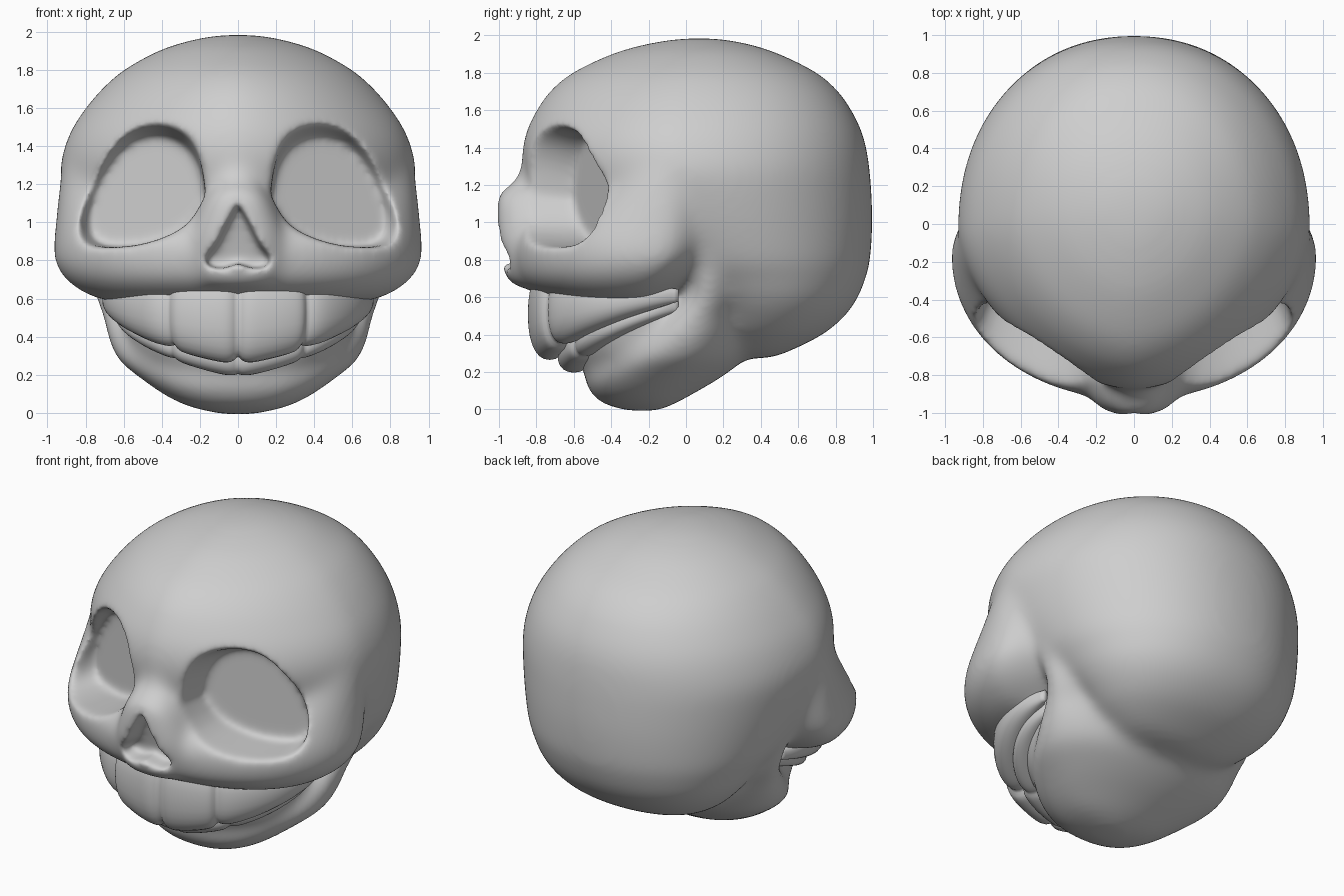
import bpy, bmesh
from math import sin, cos, pi, copysign

cube = bpy.data.objects.get("Cube")
if cube:
    bpy.data.objects.remove(cube)

bone = bpy.data.materials.new("bone_grey")
bone.use_nodes = True
bone.diffuse_color = (0.62, 0.62, 0.62, 1)
bone.node_tree.nodes["Principled BSDF"].inputs["Base Color"].default_value = (0.62, 0.62, 0.62, 1)


def power(v, n):
    return copysign(abs(v) ** (2 / n), v)


def skin(bm, rings):
    """Join closed rings of points into a capped solid."""
    loops = [[bm.verts.new(p) for p in ring] for ring in rings]
    n = len(loops[0])
    for a, b in zip(loops, loops[1:]):
        for i in range(n):
            j = (i + 1) % n
            bm.faces.new((a[i], a[j], b[j], b[i]))
    bm.faces.new(loops[0][::-1])
    bm.faces.new(loops[-1])


def spline(rows, steps=4):
    """Smoothly subdivide a short table of rows."""
    out = []
    for i in range(len(rows) - 1):
        p = [rows[max(0, min(len(rows) - 1, i + k))] for k in (-1, 0, 1, 2)]
        for s in range(steps):
            t = s / steps
            out.append([b + t * (c - a) / 2 + t * t * (a - 2.5 * b + 2 * c - d / 2)
                        + t ** 3 * (1.5 * b - a / 2 - 1.5 * c + d / 2)
                        for a, b, c, d in zip(*p)])
    return out + [list(rows[-1])]


def loft(bm, rows, front_n=2.0, back_n=2.0, sides=64):
    """Stack level sections: height, half width, front, back, widest depth."""
    rings = []
    for z, w, front, back, mid in spline(rows):
        ring = []
        for i in range(sides):
            a = 2 * pi * i / sides
            n, reach = (front_n, mid - front) if cos(a) < 0 else (back_n, back - mid)
            ring.append((w * power(sin(a), n), mid + reach * power(cos(a), n), z))
        rings.append(ring)
    skin(bm, rings)


def make(name, bm):
    bmesh.ops.recalc_face_normals(bm, faces=bm.faces)
    mesh = bpy.data.meshes.new(name)
    bm.to_mesh(mesh)
    bm.free()
    mesh.materials.append(bone)
    obj = bpy.data.objects.new(name, mesh)
    bpy.context.scene.collection.objects.link(obj)
    return obj


# Skull volumes, fused later
bm = bmesh.new()
# cranium
loft(bm, [(.275, .15, .2, .45, .33), (.31, .33, .08, .55, .35), (.4, .5, -.05, .73, .37),
          (.5, .61, -.1, .85, .38), (.6, .69, -.25, .92, .36), (.7, .75, -.5, .96, .3),
          (.8, .81, -.7, .985, .22), (1, .88, -.8, .997, .09), (1.2, .927, -.85, .99, 0),
          (1.3, .932, -.875, .98, -.02), (1.4, .91, -.875, .965, -.03), (1.5, .867, -.85, .935, -.02),
          (1.6, .80, -.8, .885, 0), (1.7, .715, -.73, .815, .02), (1.8, .6, -.61, .7, .04),
          (1.9, .42, -.4, .5, .06), (1.95, .27, -.23, .35, .07), (1.977, .14, -.08, .21, .07),
          (1.985, .04, .03, .11, .07)], 1.72, 2.12)
# cheeks and upper jaw
loft(bm, [(.585, .67, -.68, -.06, -.3), (.62, .79, -.8, -.02, -.27), (.7, .905, -.9, .1, -.22),
          (.8, .965, -.93, .2, -.17), (.9, .967, -.925, .28, -.15), (1, .957, -.85, .32, -.13),
          (1.1, .948, -.74, .33, -.11), (1.2, .937, -.64, .3, -.09), (1.32, .915, -.57, .24, -.07),
          (1.42, .84, -.5, .1, -.07)], 2.08)
# nose bulge
loft(bm, [(.65, .17, -.88, -.5, -.7), (.69, .24, -.955, -.5, -.7), (.8, .28, -.99, -.5, -.7),
          (.92, .27, -1.015, -.5, -.7), (1.1, .2, -1.015, -.5, -.7), (1.16, .16, -.995, -.5, -.7),
          (1.23, .12, -.91, -.5, -.7), (1.36, .08, -.86, -.5, -.7)], 2.8)
# lower jaw, running up into the temples
loft(bm, [(-.008, .08, -.31, -.15, -.22), (.03, .25, -.44, -.06, -.22), (.09, .38, -.51, .05, -.2),
          (.18, .51, -.54, .2, -.12), (.28, .63, -.45, .32, -.05), (.4, .685, -.3, .36, .02),
          (.5, .71, -.18, .36, .07), (.6, .75, -.06, .36, .12), (.72, .79, -.02, .35, .12),
          (.9, .84, -.02, .34, .1), (1.1, .86, -.02, .34, .08)], 2.4)
# gums behind the teeth
loft(bm, [(.17, .4, -.52, 0, -.15), (.3, .53, -.6, 0, -.15), (.42, .58, -.62, 0, -.15),
          (.64, .62, -.7, 0, -.15)], 2.2)
skull = make("skull", bm)

# Cutters for the eye sockets and the nose opening
eye = [(.17, 1.12), (.2, 1.28), (.28, 1.4), (.41, 1.45), (.55, 1.42), (.66, 1.31),
       (.74, 1.17), (.78, 1.02), (.75, .91), (.64, .87), (.45, .89), (.27, .98)]
nose = [(0, 1.14), (.06, 1.03), (.13, .89), (.2, .81), (.19, .765), (.1, .745), (0, .78),
        (-.1, .745), (-.19, .765), (-.2, .81), (-.13, .89), (-.06, 1.03)]
bm = bmesh.new()
outline = spline(eye + eye[:1], 3)[:-1]
for side in (1, -1):
    rings = []
    for scale, ahead in ((1, 0), (1.06, .07), (1.18, .25), (1.22, .8)):
        rings.append([(side * (.25 + (x - .25) * (scale if x > .25 else 1)),
                       -.6 + (x - .17) * .4 - ahead,
                       .95 + (z - .95) * (scale if z > .95 else 1)) for x, z in outline])
    skin(bm, rings)
skin(bm, [[(x * s, y - (z - .75) * .2 * (y > -1), .82 + (z - .82) * s) for x, z in nose]
          for s, y in ((.82, -.83), (1.05, -1.2))])
cutter = make("opening_cutter", bm)
cutter.hide_render = True


# Fuse, carve, then soften every edge
def remesh(size):
    mod = skull.modifiers.new("fuse", "REMESH")
    mod.mode = "VOXEL"
    mod.voxel_size = size
    mod.use_smooth_shade = True


def soften(rounds):
    mod = skull.modifiers.new("soften", "SMOOTH")
    mod.factor = .5
    mod.iterations = rounds


remesh(.025)
soften(18)
cut = skull.modifiers.new("carve", "BOOLEAN")
cut.operation = "DIFFERENCE"
cut.solver = "EXACT"
cut.object = cutter
remesh(.016)
soften(26)

graph = bpy.context.evaluated_depsgraph_get()
baked = bpy.data.meshes.new_from_object(skull.evaluated_get(graph))
skull.modifiers.clear()
skull.data = baked
baked.materials.clear()
baked.materials.append(bone)
baked.polygons.foreach_set("material_index", [0] * len(baked.polygons))
baked.polygons.foreach_set("use_smooth", [True] * len(baked.polygons))
bpy.data.objects.remove(cutter)


# Teeth: a puffy tube along the jaw arch, pinched between neighbours
def tooth_row(name, width, reach, thick, low, high, split):
    bm = bmesh.new()
    rings = []
    steps = 160
    for i in range(steps + 1):
        u = 2 * i / steps - 1
        k = abs(u)
        s = 2 * k / split - 1 if k < split else 2 * (k - split) / (1 - split) - 1
        puff = 1 - abs(s) ** 8
        a = u * pi / 2
        x, y = width * power(sin(a), 2.3), -.04 - reach * power(cos(a), 2.3)
        bottom = low[0] + (low[1] - low[0]) * k ** 1.2
        top = high[0] + (high[1] - high[0]) * k ** 1.2
        mid, half = (top + bottom) / 2, (top - bottom) / 2 * (.84 + .16 * puff)
        depth = thick * (.72 + .28 * puff) * (1 - .2 * k - .6 * k ** 8)
        ring = []
        for j in range(28):
            b = 2 * pi * j / 28
            d, h = depth * power(cos(b), 2.3), half * power(sin(b), 2.3)
            ring.append((x + sin(a) * d, y - cos(a) * d, mid + h))
        rings.append(ring)
    skin(bm, rings)
    obj = make(name, bm)
    for f in obj.data.polygons:
        f.use_smooth = True


tooth_row("upper_teeth", .65, .69, .12, (.255, .57), (.76, .65), .295)
tooth_row("lower_teeth", .6, .56, .09, (.19, .52), (.37, .6), .32)
